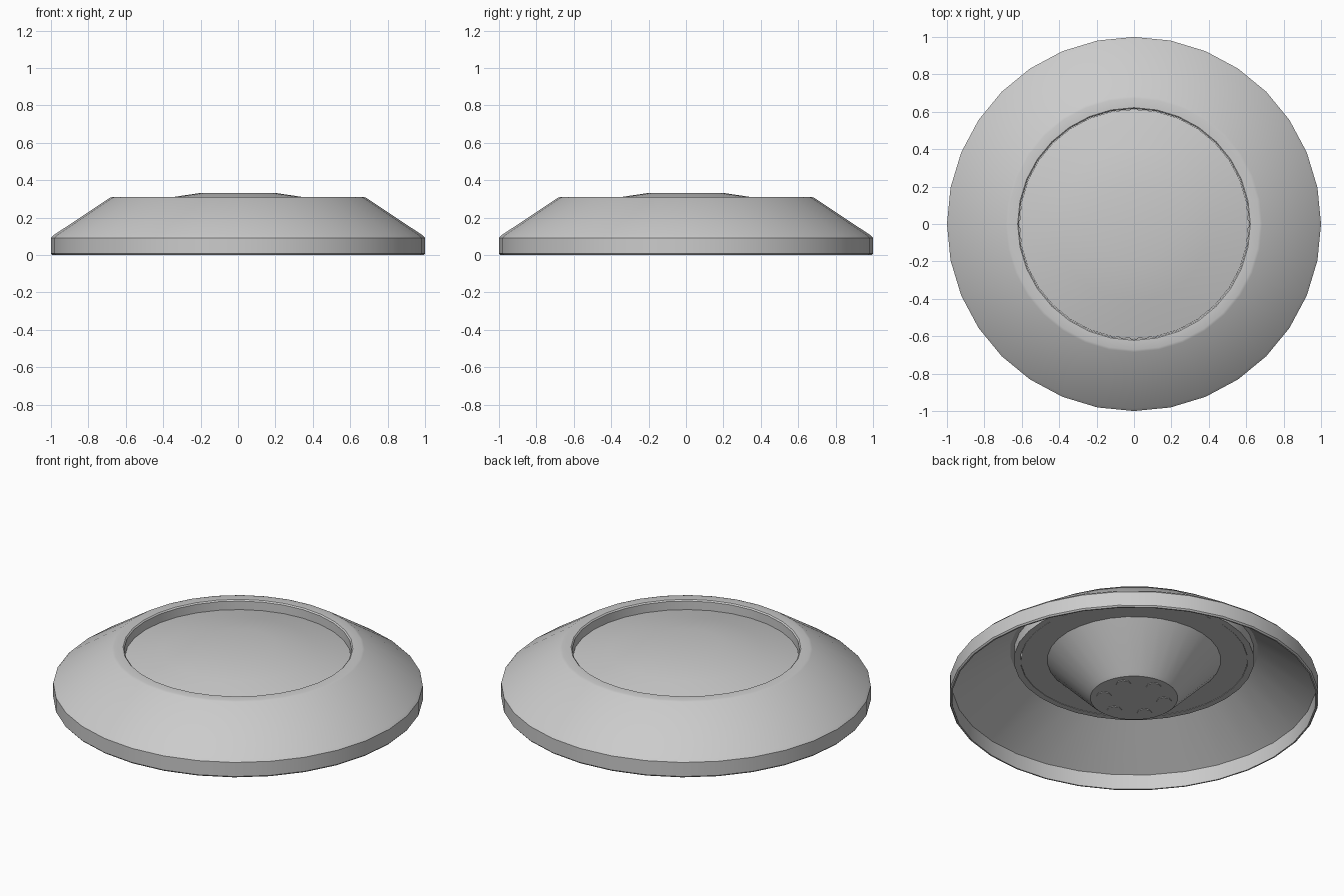
import bpy, bmesh
from math import sin, cos, pi, radians

if "Cube" in bpy.data.objects:
    bpy.data.objects.remove(bpy.data.objects["Cube"])

SIDES = 32


def finish(name, bm):
    bmesh.ops.recalc_face_normals(bm, faces=bm.faces)
    mesh = bpy.data.meshes.new(name)
    bm.to_mesh(mesh)
    bm.free()
    obj = bpy.data.objects.new(name, mesh)
    bpy.context.collection.objects.link(obj)
    bpy.ops.object.select_all(action='DESELECT')
    obj.select_set(True)
    bpy.context.view_layer.objects.active = obj
    bpy.ops.object.shade_smooth_by_angle(angle=radians(30))
    return obj


def lathe(name, profile, closed=False):
    """Turn (radius, z) points about z; an open profile is capped at both ends."""
    bm = bmesh.new()
    rings = [[bm.verts.new((r * cos(2 * pi * i / SIDES), r * sin(2 * pi * i / SIDES), z))
              for i in range(SIDES)] for r, z in profile]
    pairs = list(zip(rings, rings[1:]))
    if closed:
        pairs.append((rings[-1], rings[0]))
    else:
        bm.faces.new(rings[0])
        bm.faces.new(rings[-1])
    for a, b in pairs:
        for i in range(SIDES):
            j = (i + 1) % SIDES
            bm.faces.new((a[i], a[j], b[j], b[i]))
    return finish(name, bm)


# Hollow sloping skirt with rim band and collar around the opening
lathe("skirt", [
    (0.985, 0.0), (0.993, 0.0), (1.0, 0.008), (1.0, 0.092), (0.985, 0.107),
    (0.685, 0.306), (0.672, 0.31), (0.622, 0.31), (0.615, 0.303),
    (0.615, 0.24), (0.65, 0.24), (0.65, 0.298), (0.672, 0.298), (0.985, 0.09),
], closed=True)

# Domed plate on top with a tapered pedestal beneath
lathe("domed_plate", [
    (0.20, 0.332), (0.41, 0.301), (0.613, 0.253), (0.613, 0.241),
    (0.47, 0.241), (0.255, 0.02), (0.237, 0.004),
])

# Six small round pads under the pedestal
bm = bmesh.new()
for k in range(6):
    a = radians(30 + 60 * k)
    ring = bmesh.ops.create_cone(bm, cap_ends=True, segments=8, radius1=0.04,
                                 radius2=0.04, depth=0.006)["verts"]
    bmesh.ops.translate(bm, verts=ring, vec=(0.165 * cos(a), 0.165 * sin(a), 0.003))
finish("pads", bm)
